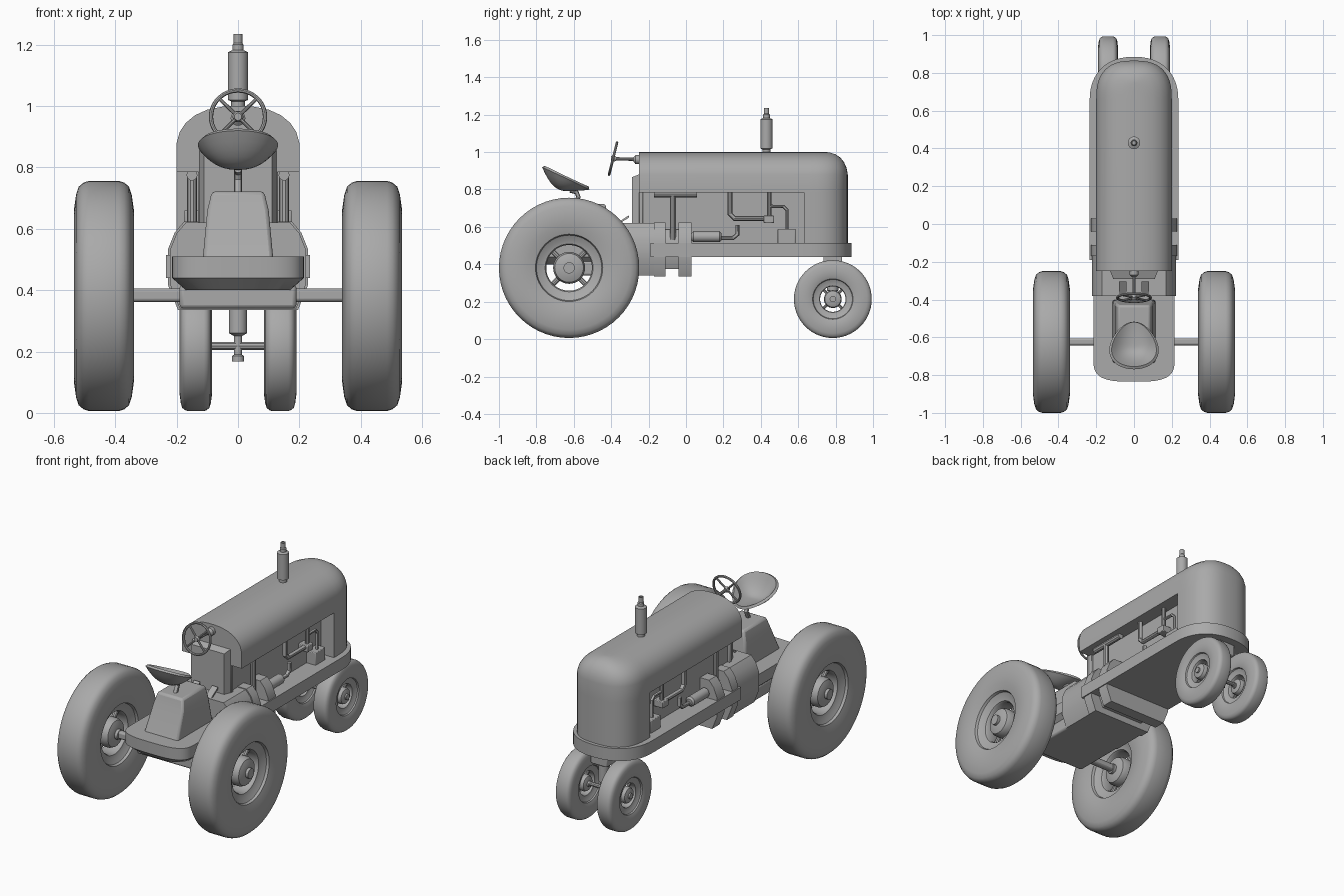
import bpy, bmesh
from math import sin, cos, pi, radians, copysign
from mathutils import Vector

if "Cube" in bpy.data.objects:
    bpy.data.objects.remove(bpy.data.objects["Cube"])

GREY = (0.4, 0.4, 0.4, 1)
paint = bpy.data.materials.new("plain grey")
paint.use_nodes = True
paint.diffuse_color = GREY
paint.node_tree.nodes["Principled BSDF"].inputs["Base Color"].default_value = GREY


def finish(obj, name, angle=35):
    """Name, colour and shade one part."""
    obj.name = name
    obj.data.materials.clear()
    obj.data.materials.append(paint)
    bpy.ops.object.select_all(action="DESELECT")
    obj.select_set(True)
    bpy.context.view_layer.objects.active = obj
    if obj.type == "CURVE":
        bpy.ops.object.convert(target="MESH")
    bpy.ops.object.shade_smooth_by_angle(angle=radians(angle))
    return bpy.context.object


def loft(name, rings, caps=True, loop=False, bevel=0):
    """Skin a list of equal point rings."""
    bm = bmesh.new()
    rows = [[bm.verts.new(p) for p in ring] for ring in rings]
    pairs = list(zip(rows, rows[1:]))
    if loop:
        pairs.append((rows[-1], rows[0]))
    n = len(rows[0])
    for a, b in pairs:
        for i in range(n):
            j = (i + 1) % n
            bm.faces.new((a[i], a[j], b[j], b[i]))
    if caps and not loop:
        bm.faces.new(rows[0])
        bm.faces.new(rows[-1])
    bmesh.ops.recalc_face_normals(bm, faces=bm.faces)
    mesh = bpy.data.meshes.new(name)
    bm.to_mesh(mesh)
    bm.free()
    obj = bpy.data.objects.new(name, mesh)
    bpy.context.collection.objects.link(obj)
    if bevel:
        mod = obj.modifiers.new("soft edges", "BEVEL")
        mod.width, mod.segments = bevel, 2
    return finish(obj, name)


def lathe(name, profile, centre, axis="X", sides=48, loop=False):
    """Spin (radius, offset) pairs round an axis."""
    def place(r, d, t):
        a, b = r * cos(t), r * sin(t)
        return {"X": Vector((d, a, b)), "Y": Vector((a, d, b)), "Z": Vector((a, b, d))}[axis]
    rings = [[Vector(centre) + place(r, d, 2 * pi * i / sides) for i in range(sides)]
             for r, d in profile]
    return loft(name, rings, loop=loop)


def box(name, x, y, z, bevel=0):
    rings = [[(x[0], y[0], h), (x[1], y[0], h), (x[1], y[1], h), (x[0], y[1], h)] for h in z]
    return loft(name, rings, bevel=bevel)


def rod(name, points, radius):
    curve = bpy.data.curves.new(name, "CURVE")
    curve.dimensions = "3D"
    curve.bevel_depth, curve.bevel_resolution, curve.use_fill_caps = radius, 3, True
    line = curve.splines.new("POLY")
    line.points.add(len(points) - 1)
    for p, co in zip(line.points, points):
        p.co = (*co, 1)
    obj = bpy.data.objects.new(name, curve)
    bpy.context.collection.objects.link(obj)
    return finish(obj, name)


def plan(width, depth, centre, back, z, power=2.6, steps=24):
    """Outline with a straight back and a rounded nose."""
    ring = [(width, back, z)]
    for i in range(steps + 1):
        c, s = cos(pi * i / steps), sin(pi * i / steps)
        ring.append((copysign(abs(c) ** (2 / power), c) * width,
                     centre + depth * abs(s) ** (2 / power), z))
    return ring + [(-width, back, z)]


# Hood, radiator shell and the slab they stand on
crown = [(0, 0.785), (0, 0.88), (0.01, 0.915), (0.03, 0.945), (0.06, 0.97), (0.1, 0.988), (0.15, 0.998), (0.18, 1)]
loft("hood", [plan(0.2 - k, 0.205 - 0.65 * k, 0.66, -0.25, z) for k, z in crown])
loft("radiator_shell", [plan(0.2, 0.205, 0.66, 0.63, z) for z in (0.51, 0.786)])
loft("frame_slab", [plan(0.235, 0.235, 0.65, -0.19, z, 2.3) for z in (0.44, 0.515)])
box("engine_block", (-0.115, 0.115), (-0.25, 0.64), (0.51, 0.79))
loft("dashboard", [[(-a, y, 0.6), (a, y, 0.6), (a, y, h), (-a, y, h)]
                   for a, y, h in ((0.11, -0.29, 0.865), (0.13, -0.24, 0.885))])

# Gearbox with two flanges
half = [(0.17, 0.62), (0.2, 0.585), (0.222, 0.53), (0.222, 0.42), (0.19, 0.34)]
section = half + [(-x, z) for x, z in reversed(half)]


def housing(name, y0, y1, scale):
    loft(name, [[(x * scale, y, 0.48 + (z - 0.48) * scale) for x, z in section] for y in (y0, y1)])


housing("gearbox", -0.38, -0.17, 1)
housing("rear_flange", -0.17, -0.11, 1.03)
housing("gearbox_neck", -0.12, -0.03, 0.75)
housing("clutch_flange", -0.04, 0.03, 1.03)

# Rear deck, axle housing and seat pedestal
deck = [(0.17, 0.4), (0.215, 0.44), (0.215, 0.51)]
loft("rear_deck", [[(x, -y, z) for x, y, z in plan(w, 0.12, 0.5 + w, 0.37, z, 3.2)] for w, z in deck])
box("axle_housing", (-0.19, 0.19), (-0.7, -0.16), (0.34, 0.42), 0.012)
pedestal = [(0.115, -0.74, -0.4, 0.5), (0.1, -0.67, -0.42, 0.66), (0.085, -0.65, -0.43, 0.722)]
loft("seat_pedestal", [[(-w, a, z), (w, a, z), (w, b, z), (-w, b, z)] for w, a, b, z in pedestal], bevel=0.012)
box("rear_axle", (-0.36, 0.36), (-0.642, -0.605), (0.362, 0.405), 0.01)

# Seat pan on a bent spring
rings = []
for k in range(1, 9):
    r, ring = k / 8, []
    for i in range(40):
        t = 2 * pi * i / 40
        y = -0.64 + 0.122 * r * cos(t)
        x = 0.135 * r * sin(t) * (0.9 - 0.22 * cos(t))
        rim = 0.865 - 0.058 * cos(t)
        ring.append((x, y, 0.8 + (rim - 0.8) * r ** 2.4))
    rings.append(ring)
seat = loft("seat", [[(x, y, z) for x, y, z in ring] for ring in rings])
# Remove the rim cap so the pan stays open
bm = bmesh.new()
bm.from_mesh(seat.data)
rim_cap = [f for f in bm.faces if len(f.verts) > 4 and f.calc_area() > 0.01]
bmesh.ops.delete(bm, geom=rim_cap, context="FACES_ONLY")
bmesh.ops.recalc_face_normals(bm, faces=bm.faces)
bm.to_mesh(seat.data)
bm.free()
shell = seat.modifiers.new("thickness", "SOLIDIFY")
shell.thickness, shell.offset = 0.016, 0
rod("seat_spring", [(0, -0.62, 0.795), (0, -0.585, 0.785), (0, -0.575, 0.76), (0, -0.6, 0.71)], 0.013)

# Steering wheel and column
hub = Vector((0, -0.39, 0.965))
bpy.ops.mesh.primitive_torus_add(location=hub, rotation=(radians(76), 0, 0), major_radius=0.088,
                                 minor_radius=0.007, major_segments=40, minor_segments=8)
finish(bpy.context.object, "steering_wheel_rim")
for n in range(4):
    t = radians(45 + 90 * n)
    rod("steering_spoke", [hub, hub + 0.086 * Vector((cos(t), 0.24 * sin(t), 0.97 * sin(t)))], 0.006)
rod("steering_column", [hub, (0, -0.24, 0.96)], 0.009)
lathe("steering_hub", [(0.012, -0.012), (0.018, 0), (0.012, 0.015)], hub, "Y", 16)
lathe("column_boss", [(0.012, -0.03), (0.024, -0.02), (0.024, 0.01)], (0, -0.25, 0.96), "Y", 20)

# Exhaust stack
lathe("exhaust_stack", [(0.022, 0.98), (0.022, 1.015), (0.033, 1.02), (0.033, 1.175), (0.018, 1.182),
                        (0.018, 1.2), (0.014, 1.205), (0.014, 1.235), (0.009, 1.235), (0.009, 1.2)],
      (0, 0.43, 0), "Z", 24)

# Engine fittings and pedals, the same on both flanks
for side in (-1, 1):
    def pipe(name, path, radius, x=0.15):
        rod(name, [(side * x, y, z) for y, z in path], radius)

    def block(name, y, z, inner=0.1, outer=0.175):
        box(name, sorted((side * inner, side * outer)), y, z, 0.004)

    pipe("manifold", [(-0.17, 0.775), (0.06, 0.775)], 0.018)
    pipe("down_pipe", [(-0.07, 0.77), (-0.07, 0.53)], 0.016)
    lathe("starter", [(0.02, 0.03), (0.029, 0.04), (0.029, 0.18), (0.018, 0.19)], (side * 0.155, 0, 0.548), "Y", 20)
    pipe("starter_pipe", [(0.18, 0.54), (0.25, 0.54), (0.275, 0.56), (0.275, 0.61)], 0.012)
    pipe("intake_pipe", [(0.235, 0.79), (0.235, 0.67), (0.26, 0.645), (0.43, 0.645)], 0.014)
    block("carburettor", (0.415, 0.47), (0.62, 0.66))
    pipe("carburettor_stem", [(0.445, 0.65), (0.445, 0.79)], 0.012)
    pipe("fuel_line", [(0.45, 0.71), (0.52, 0.71), (0.54, 0.69), (0.54, 0.58)], 0.009)
    block("filter_box", (0.49, 0.585), (0.51, 0.59))
    block("side_strut", (-0.25, -0.23), (0.61, 0.79), 0.11, 0.13)
    loft("pedal", [[(side * x, y, z + h) for x, h in ((0.04, 0), (0.08, 0), (0.08, 0.012), (0.04, 0.012))]
                   for y, z in ((-0.375, 0.605), (-0.305, 0.65))])


def wheel(name, x, y, r, half_width, rim, hole):
    """Tyre with dished rim, four spokes, hub and cap."""
    c = Vector((x, y, r + 0.006))
    w = half_width
    side = [(r, 0.5 * w), (0.985 * r, 0.68 * w), (0.95 * r, 0.84 * w), (0.88 * r, 0.93 * w), (0.75 * r, w),
            (0.6 * r, 0.97 * w), (rim, 0.85 * w), (0.97 * rim, 0.7 * w), (0.82 * rim, 0.55 * w),
            (hole * 1.05, 0.5 * w), (hole, 0.4 * w)]
    lathe(name + "_tyre", side + [(a, -b) for a, b in reversed(side)], c, loop=True, sides=56)
    k = 0.7 * hole
    cap = [(0.35 * k, 0.9 * w), (0.35 * k, 0.72 * w), (0.6 * k, 0.7 * w), (0.9 * k, 0.6 * w), (k, 0.4 * w)]
    lathe(name + "_hub", cap + [(a, -b) for a, b in reversed(cap)], c, sides=32)
    for n in range(4):
        t = radians(45 + 90 * n)
        d = Vector((0, cos(t), sin(t)))
        rod(name + "_spoke", [c + 0.9 * k * d, c + 1.03 * hole * d], 0.12 * hole)


for side, label in ((1, "left"), (-1, "right")):
    wheel("rear_wheel_" + label, side * 0.437, -0.625, 0.375, 0.0975, 0.18, 0.122)
    wheel("front_wheel_" + label, side * 0.1375, 0.785, 0.208, 0.0525, 0.108, 0.068)

# Front steering post and axle
rod("front_axle", [(-0.14, 0.785, 0.218), (0.14, 0.785, 0.218)], 0.013)
lathe("front_post", [(0.02, 0.168), (0.02, 0.185), (0.013, 0.19), (0.013, 0.25), (0.03, 0.26), (0.03, 0.42)],
      (0, 0.785, 0), "Z", 24)
box("post_mount", (-0.055, 0.055), (0.735, 0.835), (0.37, 0.445), 0.006)
